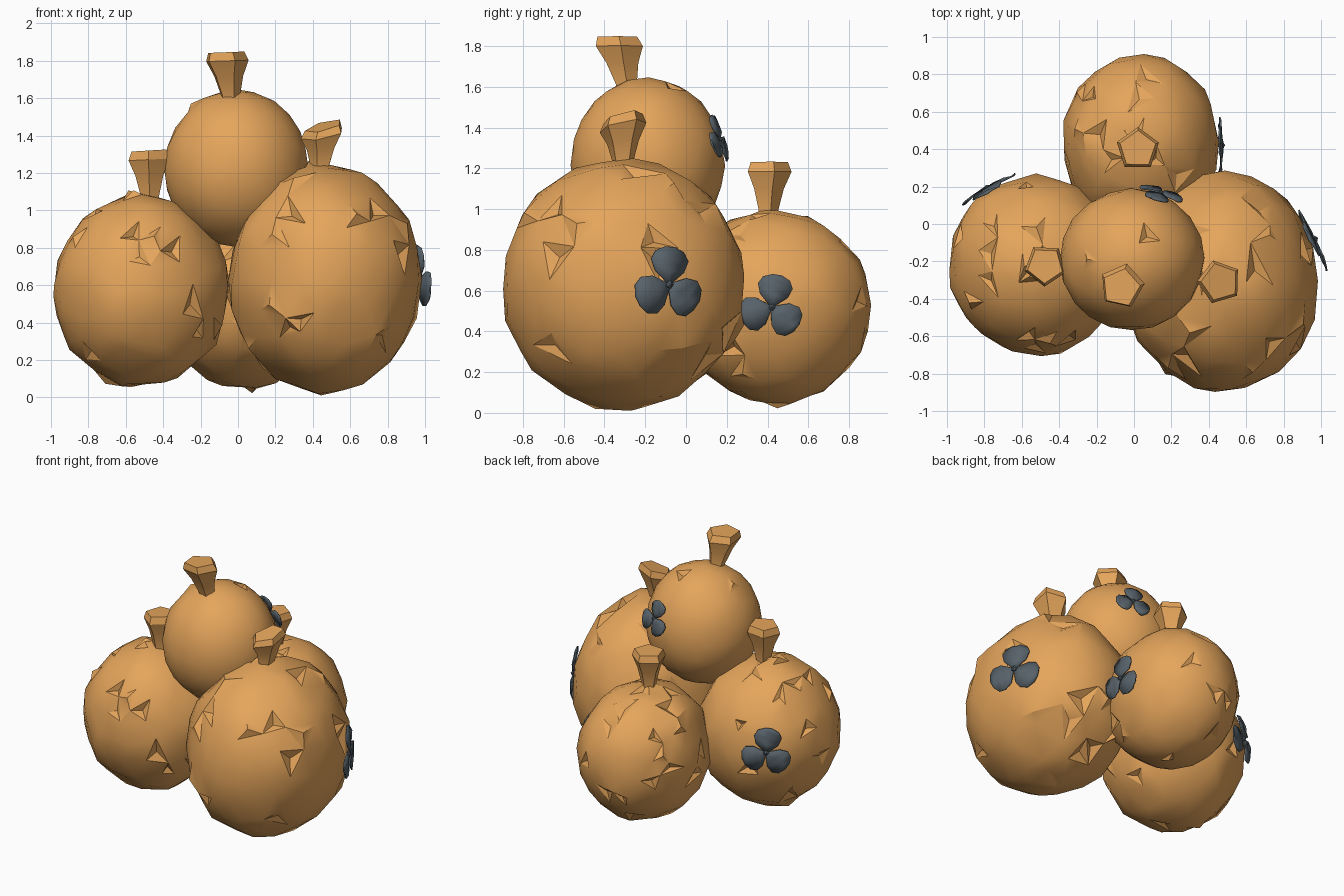
import bpy, bmesh, math, random
from mathutils import Vector, Matrix

cube = bpy.data.objects.get("Cube")
if cube:
    bpy.data.objects.remove(cube)


def material(name, rgb):
    m = bpy.data.materials.new(name)
    m.use_nodes = True
    m.diffuse_color = (*rgb, 1)
    m.node_tree.nodes["Principled BSDF"].inputs["Base Color"].default_value = (*rgb, 1)
    return m


ORANGE = material("warm_orange", (0.78, 0.375, 0.105))
SLATE = material("dark_slate", (0.095, 0.122, 0.142))


def finish(bm, name, mat, angle):
    mesh = bpy.data.meshes.new(name)
    bmesh.ops.recalc_face_normals(bm, faces=bm.faces)
    bm.to_mesh(mesh)
    bm.free()
    obj = bpy.data.objects.new(name, mesh)
    bpy.context.collection.objects.link(obj)
    mesh.materials.append(mat)
    bpy.ops.object.select_all(action='DESELECT')
    obj.select_set(True)
    bpy.context.view_layer.objects.active = obj
    bpy.ops.object.shade_smooth_by_angle(angle=math.radians(angle))
    return obj


# Lumpy round body: a jittered icosphere with chipped faces
def fruit(name, centre, radii, rough, chips, seed):
    rng = random.Random(seed)
    bm = bmesh.new()
    bmesh.ops.create_icosphere(bm, subdivisions=3, radius=1)
    for v in bm.verts:
        n = v.co.normalized()
        slide = Vector([rng.uniform(-1, 1) for _ in range(3)])
        v.co = (n + slide * rough * 3).normalized()
        v.co *= 1 + rng.uniform(-1, 1) * rough
    for f in rng.sample(list(bm.faces), chips):
        middle = f.calc_center_median() * (1 + rng.choice((-0.06, -0.04, 0.06)))
        bmesh.ops.poke(bm, faces=[f])["verts"][0].co = middle
    for v in bm.verts:
        v.co = Vector(centre) + Vector(a * b for a, b in zip(v.co, radii))
    finish(bm, name, ORANGE, 28)


# Flared five-sided stem with a slanted, bevelled top
def stem(name, base, top, width, tilt_x, tilt_y, turn):
    base, top = Vector(base), Vector(top)
    bm = bmesh.new()
    rings = []
    for t, r in ((-0.25, 0.45), (0.1, 0.45), (0.5, 0.68), (0.82, 1), (1, 0.85)):
        c = base.lerp(top, t)
        ring = []
        for i in range(5):
            a = math.tau * i / 5 + turn
            x, y = width * r * math.cos(a), width * r * math.sin(a)
            lean = (tilt_x * x + tilt_y * y) * max(t, 0)
            ring.append(bm.verts.new(c + Vector((x, y, lean))))
        rings.append(ring)
    for low, high in zip(rings, rings[1:]):
        for i in range(5):
            j = (i + 1) % 5
            bm.faces.new((low[i], low[j], high[j], high[i]))
    bm.faces.new(rings[0])
    bm.faces.new(rings[-1])
    finish(bm, name, ORANGE, 25)


# Three broad leaves around a small button, laid against a body
def leaf_cluster(name, centre, normal, size, turn, seed):
    rng = random.Random(seed)
    normal = Vector(normal).normalized()
    side = Vector((0, 0, 1)).cross(normal).normalized()
    up = normal.cross(side)
    place = Matrix((side, up, normal)).transposed().to_4x4()
    place.translation = centre
    outline = ((0.05, 0.09), (0.35, 0.43), (0.65, 0.54), (0.88, 0.42), (1, 0.14))
    bm = bmesh.new()
    for k in range(3):
        spin = Matrix.Rotation(math.radians(turn + 120 * k), 4, 'Z')
        rows = []
        for along, half in outline:
            row = []
            for s in (-1, 0, 1):
                lift = 0.05 - 0.08 * along ** 2 + rng.uniform(0, 0.08)
                p = Vector((along, s * half, lift)) * size
                row.append(bm.verts.new(place @ spin @ p))
            rows.append(row)
        for a, b in zip(rows, rows[1:]):
            for i in range(2):
                bm.faces.new((a[i], a[i + 1], b[i + 1], b[i]))
    bmesh.ops.create_icosphere(bm, subdivisions=1, radius=size * 0.1,
                               matrix=place @ Matrix.Translation((0, 0, size * 0.08)))
    obj = finish(bm, name, SLATE, 30)
    thick = obj.modifiers.new("thickness", 'SOLIDIFY')
    thick.thickness = 0.008
    thick.offset = 0


# Four stacked bodies
fruit("left_fruit", (0.465, -0.31, 0.63), (0.52, 0.595, 0.615), 0.025, 34, 8)
fruit("right_fruit", (-0.52, -0.22, 0.57), (0.475, 0.48, 0.515), 0.025, 26, 7)
fruit("back_fruit", (0.035, 0.43, 0.52), (0.42, 0.48, 0.475), 0.025, 30, 12)
fruit("top_fruit", (-0.01, -0.19, 1.225), (0.385, 0.38, 0.42), 0.01, 4, 21)

# Stems
stem("left_stem", (0.44, -0.31, 1.21), (0.46, -0.31, 1.45), 0.12, 0.25, 0.25, 0.6)
stem("right_stem", (-0.47, -0.22, 1.05), (-0.475, -0.22, 1.32), 0.115, 0.06, 0, 0.9)
stem("back_stem", (0.02, 0.4, 0.97), (0.02, 0.4, 1.23), 0.118, 0.03, 0, 0.3)
stem("top_stem", (-0.04, -0.29, 1.59), (-0.07, -0.34, 1.845), 0.122, 0.04, 0, 0.1)

# Leaf clusters
leaf_cluster("left_leaves", (0.95, -0.09, 0.63), (0.89, 0.44, 0.03), 0.185, 86, 1)
leaf_cluster("back_leaves", (0.455, 0.42, 0.52), (1, 0.03, 0), 0.16, 80, 2)
leaf_cluster("top_leaves", (0.14, 0.155, 1.34), (0.3, 1, 0.3), 0.125, 80, 3)
leaf_cluster("right_leaves", (-0.775, 0.18, 0.62), (-0.5, 0.86, 0.05), 0.17, 85, 5)
